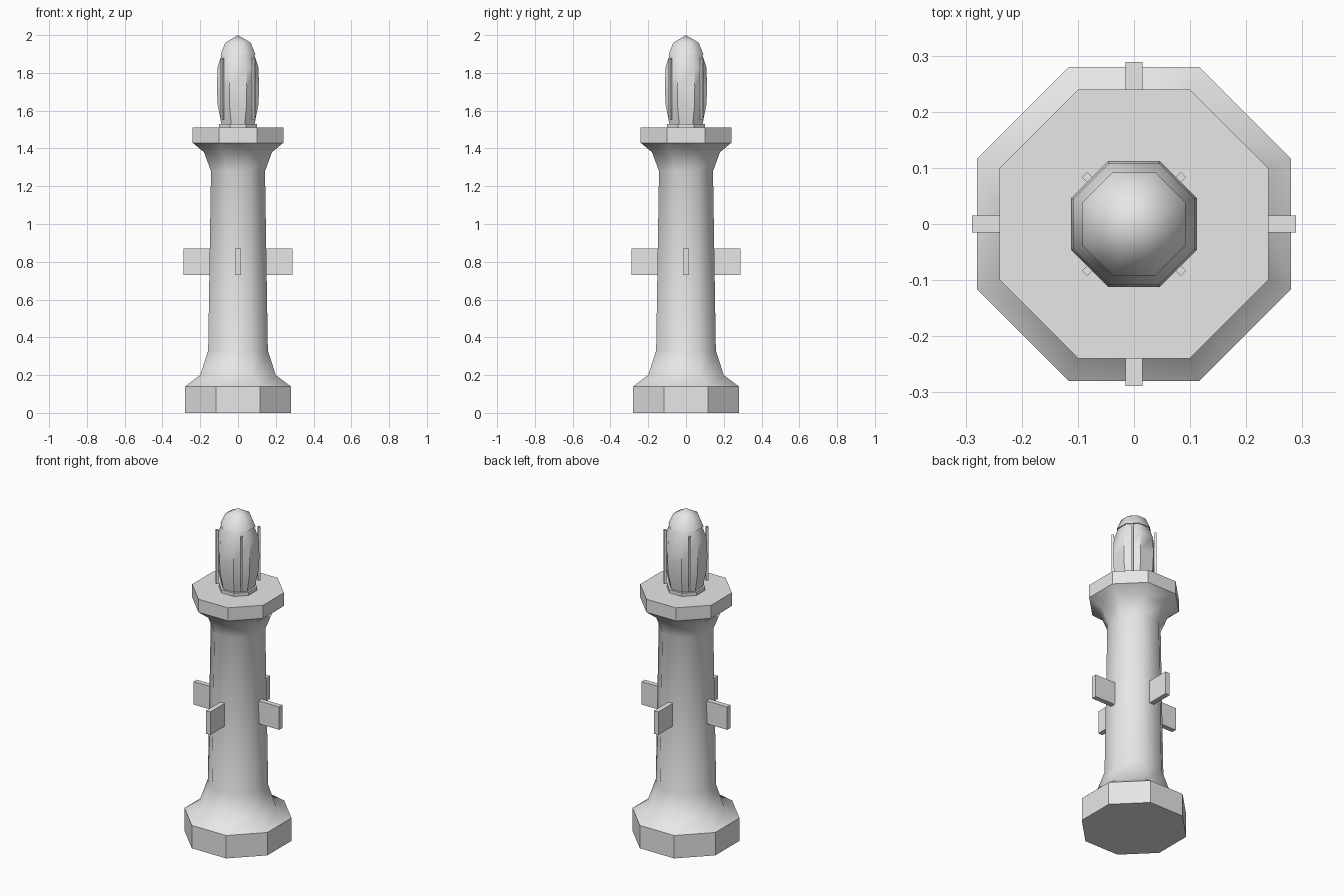
import bpy, bmesh, math

if "Cube" in bpy.data.objects:
    bpy.data.objects.remove(bpy.data.objects["Cube"])

stone = bpy.data.materials.new("light grey")
stone.diffuse_color = (0.8, 0.8, 0.8, 1)
stone.use_nodes = True
stone.node_tree.nodes["Principled BSDF"].inputs["Base Color"].default_value = stone.diffuse_color


def finish(name, bm, angle=None):
    bmesh.ops.recalc_face_normals(bm, faces=bm.faces)
    me = bpy.data.meshes.new(name)
    bm.to_mesh(me)
    bm.free()
    me.materials.append(stone)
    ob = bpy.data.objects.new(name, me)
    bpy.context.collection.objects.link(ob)
    if angle:
        bpy.ops.object.select_all(action='DESELECT')
        ob.select_set(True)
        bpy.context.view_layer.objects.active = ob
        bpy.ops.object.shade_smooth_by_angle(angle=math.radians(angle))
    return ob


def octagon_lathe(name, profile, angle=43.5):
    """Octagonal column from (apothem, z) points, flats facing the axes."""
    bm = bmesh.new()
    rings = []
    for a, z in profile:
        if a == 0:
            rings.append([bm.verts.new((0, 0, z))])
            continue
        r = a / math.cos(math.pi / 8)
        rings.append([bm.verts.new((r * math.cos((i + .5) * math.pi / 4),
                                    r * math.sin((i + .5) * math.pi / 4), z))
                      for i in range(8)])
    for lo, hi in zip(rings, rings[1:]):
        for i in range(8):
            j = (i + 1) % 8
            if len(hi) == 1:
                bm.faces.new((lo[i], lo[j], hi[0]))
            else:
                bm.faces.new((lo[i], lo[j], hi[j], hi[i]))
    bm.faces.new(rings[0][::-1])
    if len(rings[-1]) > 1:
        bm.faces.new(rings[-1])
    return finish(name, bm, angle)


def box(name, radius, direction, size, z):
    """Box placed at a radius from the axis, turned to face outward."""
    bm = bmesh.new()
    bmesh.ops.create_cube(bm, size=1)
    bmesh.ops.scale(bm, vec=size, verts=bm.verts)
    ob = finish(name, bm)
    ob.location = (radius * math.cos(direction), radius * math.sin(direction), z)
    ob.rotation_euler.z = direction


# base, flared shaft and top slab
octagon_lathe("column", [(.28, 0), (.28, .14), (.2, .2), (.158, .33),
                         (.143, 1.28), (.18, 1.38), (.24, 1.43), (.24, 1.51)])
# lamp: foot ring, bulging body, pointed cap
octagon_lathe("lamp_foot", [(.1, 1.505), (.1, 1.53)])
octagon_lathe("lamp_body", [(.088, 1.53), (.108, 1.63), (.112, 1.72),
                            (.108, 1.83), (.085, 1.90)])
octagon_lathe("lamp_cap", [(.092, 1.897), (.067, 1.96), (0, 2.0)], 46)

for k in range(4):
    a = k * math.pi / 2
    # plates on the shaft
    box("shaft_plate", .214, a, (.15, .03, .14), .80)
    # thin bars at the lamp corners
    box("lamp_bar", .118, a + math.pi / 4, (.013, .013, .33), 1.715)
